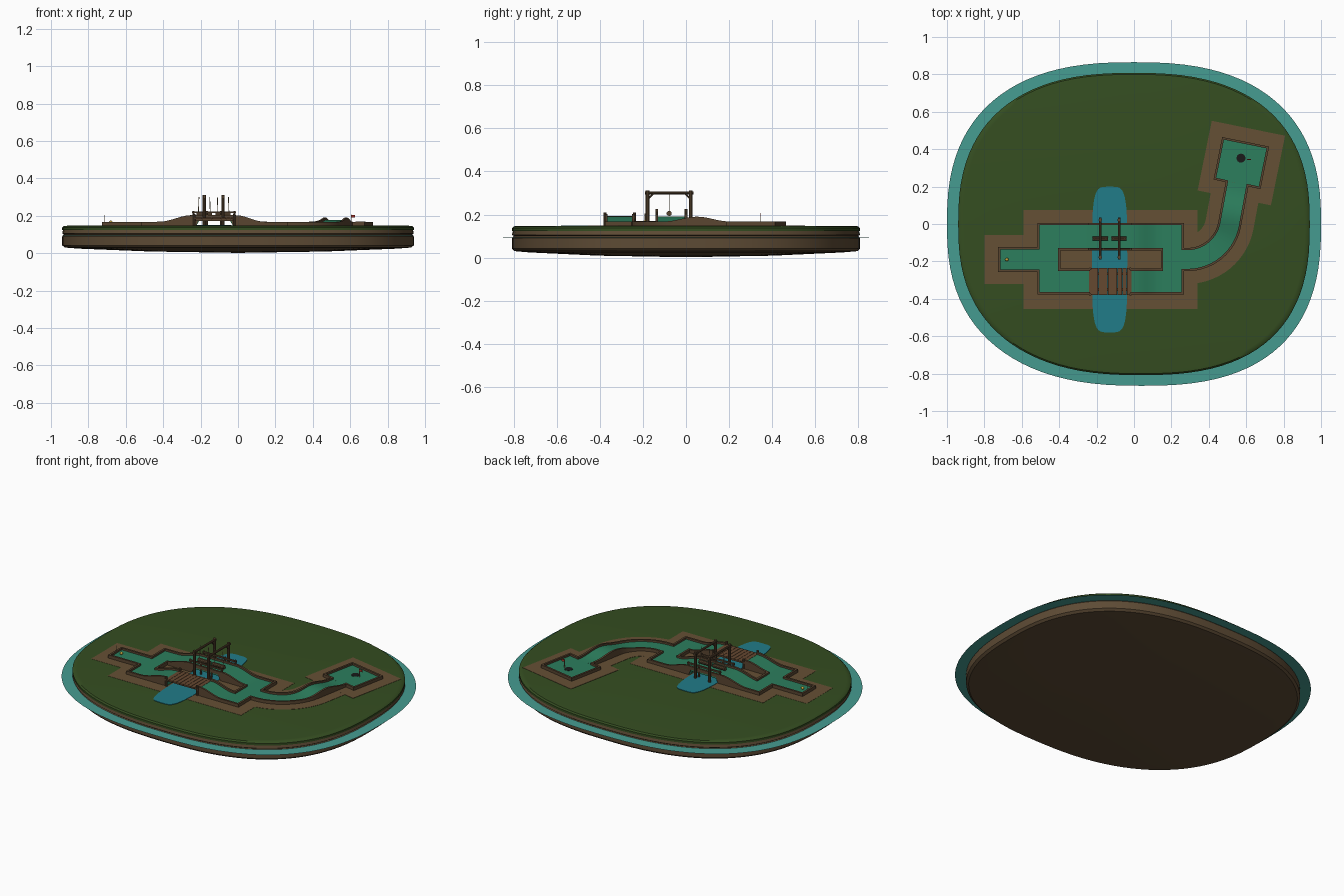
import bpy, bmesh, math
from mathutils import Vector

if "Cube" in bpy.data.objects:
    bpy.data.objects.remove(bpy.data.objects["Cube"])


def mat(name, r, g, b):
    m = bpy.data.materials.new(name)
    m.diffuse_color = (r, g, b, 1)
    m.use_nodes = True
    m.node_tree.nodes["Principled BSDF"].inputs["Base Color"].default_value = m.diffuse_color
    return m


GRASS, EARTH = mat("grass", .035, .075, .015), mat("earth", .11, .07, .035)
DIRT, WOOD = mat("dirt", .13, .08, .035), mat("wood", .10, .06, .03)
TURF, DARK = mat("turf", .025, .21, .11), mat("dark", .01, .01, .01)
POND, SHORE = mat("pond", .015, .20, .25), mat("shore", .06, .33, .28)
PLANK, ROPE = mat("plank", .13, .065, .03), mat("rope", .3, .22, .12)
RED, YELLOW = mat("red", .4, .03, .02), mat("yellow", .6, .4, .05)


def make(name, bm, m, smooth=False):
    bmesh.ops.recalc_face_normals(bm, faces=bm.faces)
    me = bpy.data.meshes.new(name)
    bm.to_mesh(me)
    bm.free()
    ob = bpy.data.objects.new(name, me)
    bpy.context.collection.objects.link(ob)
    me.materials.append(m)
    if smooth:
        bpy.context.view_layer.objects.active = ob
        ob.select_set(True)
        bpy.ops.object.shade_smooth_by_angle(angle=math.radians(35))
        ob.select_set(False)
    return ob


def outline(a, b, z, p=.8, n=96, c=(0, 0), skew=.04):
    out = []
    for i in range(n):
        t = math.tau * i / n
        cx, sy = math.cos(t), math.sin(t)
        x = a * math.copysign(abs(cx) ** p, cx) + (skew * sy * sy * a if sy < 0 else 0)
        out.append((c[0] + x, c[1] + b * math.copysign(abs(sy) ** p, sy), z))
    return out


def loft(name, loops, m, caps=True, smooth=True):
    bm = bmesh.new()
    rings = [[bm.verts.new(v) for v in l] for l in loops]
    n = len(rings[0])
    for r, s in zip(rings, rings[1:]):
        for i in range(n):
            bm.faces.new((r[i], r[(i + 1) % n], s[(i + 1) % n], s[i]))
    if caps:
        bm.faces.new(rings[0])
        bm.faces.new(rings[-1])
    return make(name, bm, m, smooth)


def ramp(t):
    t = max(0, min(1, t))
    return t * t * (3 - 2 * t)


# Height of the course above its flat level: bridge humps and the bend hump
def hump(x, y):
    h = .035 * min(ramp((x + .42) / .17), ramp((.14 - x) / .15))
    if x > .3 and -.1 < y < .2:
        h += .011 * (1 - math.cos(math.tau * (y + .1) / .3))
    return h


def over_stream(x, y):
    return -.23 < x < -.025


# Rectangular section swept along a flat path, following the humps
def ribbon(name, path, hw, top, base=.13, m=TURF, follow=True, thick=.02):
    pts = []
    for a, b in zip(path, path[1:]):
        a, b = Vector(a), Vector(b)
        k = max(1, math.ceil((b - a).length / .025))
        pts += [a.lerp(b, i / k) for i in range(k)]
    pts.append(Vector(path[-1]))
    bm = bmesh.new()
    rings = []
    for i, p in enumerate(pts):
        d0 = (p - pts[i - 1]).normalized() if i else (pts[1] - p).normalized()
        d1 = (pts[i + 1] - p).normalized() if i < len(pts) - 1 else d0
        d = (d0 + d1).normalized()
        off = Vector((-d.y, d.x)) * hw / max(.4, d.dot(d1))
        ring = []
        for s in (1, -1):
            q = p + off * s
            zt = top + (hump(*q) if follow else 0)
            zb = zt - thick if follow and over_stream(*p) else base
            ring += [(q.x, q.y, zb), (q.x, q.y, zt)][::s]
        rings.append([bm.verts.new(v) for v in ring])
    for r, s in zip(rings, rings[1:]):
        for j in range(4):
            bm.faces.new((r[j], r[(j + 1) % 4], s[(j + 1) % 4], s[j]))
    bm.faces.new(rings[0])
    bm.faces.new(rings[-1])
    return make(name, bm, m, True)


def rod(name, a, b, r, m=WOOD, n=10):
    a, b = Vector(a), Vector(b)
    bm = bmesh.new()
    bmesh.ops.create_cone(bm, cap_ends=True, segments=n, radius1=r, radius2=r, depth=(b - a).length)
    ob = make(name, bm, m, True)
    ob.location = (a + b) / 2
    ob.rotation_euler = (b - a).to_track_quat('Z', 'Y').to_euler()
    return ob


def box(name, c, s, m=WOOD):
    bm = bmesh.new()
    bmesh.ops.create_cube(bm, size=1)
    bmesh.ops.scale(bm, vec=s, verts=bm.verts)
    bmesh.ops.translate(bm, vec=c, verts=bm.verts)
    return make(name, bm, m)


# Island body, grass cap and surrounding shallow water
A, B = .94, .808
body = [(.02, .002), (.5, .009), (.9, .024), (.985, .03), (1, .042), (1, .09),
        (.99, .1), (1, .106), (.995, .124)]
loft("island_body", [outline(A * s, B * s, z) for s, z in body], EARTH)
cap = [(.98, .12), (1, .124), (1, .137), (.99, .145), (.97, .147), (.02, .147)]
loft("grass_top", [outline(A * s, B * s, z) for s, z in cap], GRASS)
loft("shore_water", [outline(.93, .8, .096), outline(1, .865, .094)], SHORE, caps=False)

# Bend: arc followed by a straight neck, then the tilted end green
R, X0, TURN = .23, .285, math.radians(78.5)
bend = [(.26, -.19)]
for i in range(15):
    t = TURN * i / 14
    bend.append((X0 + R * math.sin(t), -.19 + R * (1 - math.cos(t))))
fwd = Vector((math.cos(TURN), math.sin(TURN)))
side = Vector((-fwd.y, fwd.x))
neck = Vector((.552, .218))
bend.append(tuple(neck))
tip = neck + fwd * .22

# Turf pieces, each with a dirt border beneath
parts = [("tee", [(-.72, -.19), (-.51, -.19)], .06),
         ("left_turf", [(-.455, -.37), (-.455, 0)], .055),
         ("upper_lane", [(-.4, -.0675), (.15, -.0675)], .0675),
         ("lower_lane_left", [(-.4, -.3075), (-.235, -.3075)], .0625),
         ("lower_lane_right", [(-.02, -.3075), (.15, -.3075)], .0625),
         ("right_turf", [(.205, -.37), (.205, 0)], .055),
         ("bend_turf", bend, .056),
         ("end_green", [tuple(neck), tuple(tip)], .122)]
for name, path, hw in parts:
    ribbon(name, path, hw, .156)
for i, (path, hw) in enumerate([
        ([(-.8, -.19), (-.5, -.19)], .13), ([(-.59, -.19), (.34, -.19)], .265),
        (bend, .13), ([tuple(neck - fwd * .08), tuple(tip + fwd * .08)], .2)]):
    ribbon(f"dirt_patch_{i}", path, hw, .148 + i * .0002, .14, DIRT, False)

# Stream under the bridges
loft("stream", [outline(.094, .39, z, .45, 48, (-.13, -.19), 0) for z in (.14, .1498)], POND)

# Wooden borders: outer edge and the inner opening, both broken at the lower bridge
curve = [Vector(p) for p in bend]


def edge(s):
    res = []
    for i, p in enumerate(curve):
        d = (curve[min(i + 1, len(curve) - 1)] - curve[max(i - 1, 0)]).normalized()
        res.append(tuple(p + Vector((-d.y, d.x)) * s * .056))
    return res


corner = [tuple(neck - side * .122), tuple(tip - side * .122), tuple(tip + side * .122), tuple(neck + side * .122)]
outer = ([(-.02, -.37), (.26, -.37)] + edge(-1) + corner + edge(1)[::-1]
         + [(.26, 0), (-.51, 0), (-.51, -.13), (-.72, -.13), (-.72, -.25), (-.51, -.25), (-.51, -.37), (-.235, -.37)])
ribbon("outer_border", outer, .006, .168, m=WOOD)
inner = [(-.02, -.245), (.15, -.245), (.15, -.135), (-.4, -.135), (-.4, -.245), (-.235, -.245)]
ribbon("inner_border", inner, .006, .168, m=WOOD)

# Lower plank bridge with its supports
for i in range(9):
    box(f"bridge_plank_{i}", (-.2295 + i * .0255, -.308, .187), (.0235, .145, .01), PLANK)
for y in (-.35, -.265):
    box("bridge_beam", (-.1275, y, .177), (.225, .014, .012))
for x in (-.235, -.02):
    for y in (-.377, -.24):
        rod("bridge_post", (x, y, .12), (x, y, .21), .007)

# Upper bridge guard rails
for y in (-.135, 0):
    box("guard_rail", (-.1275, y, .218), (.235, .01, .009))
    for x in (-.237, -.165, -.09, -.018):
        rod("rail_post", (x, y, .13), (x, y, .226), .006)

# Two gantries, each with a swinging log on ropes
for x in (-.18, -.08):
    for y in (-.178, .022):
        rod("gantry_post", (x, y, .12), (x, y, .312), .009)
        s = 1 if y < 0 else -1
        rod("gantry_brace", (x, y, .27), (x, y + s * .03, .3), .004)
    rod("gantry_beam", (x, -.19, .301), (x, .034, .301), .007)
    rod("swing_log", (x - .041, -.078, .205), (x + .041, -.078, .205), .012)
    for dx in (-.032, .032):
        rod("rope", (x + dx, -.078, .205), (x + dx * .9, -.078, .3), .002, ROPE, 6)

# Cup, flag, tee marker and ball
cup = Vector((.572, .352))
rod("cup", (*cup, .15), (*cup, .1575), .024, DARK, 24)
rod("flag_pole", (.605, .345, .15), (.605, .345, .206), .002, ROPE, 6)
box("flag", (.615, .345, .197), (.02, .003, .014), RED)
rod("tee_marker", (-.715, -.19, .15), (-.715, -.19, .205), .002, ROPE, 6)
bm = bmesh.new()
bmesh.ops.create_uvsphere(bm, u_segments=16, v_segments=10, radius=.009)
make("ball", bm, YELLOW, True).location = (-.68, -.19, .165)
